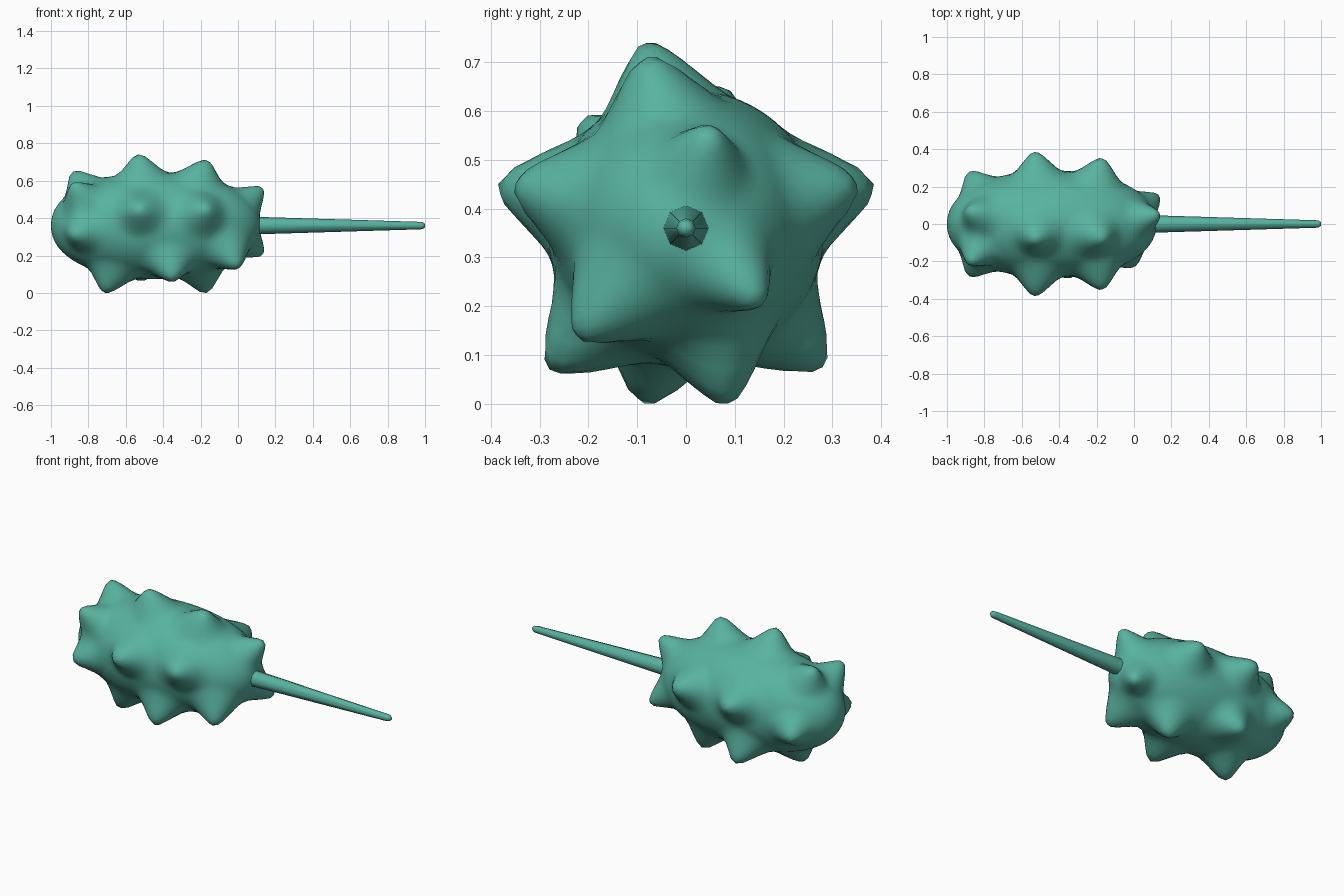
import bpy, bmesh, math
from mathutils import Vector

if "Cube" in bpy.data.objects:
    bpy.data.objects.remove(bpy.data.objects["Cube"])

AXIS_Z = 0.36
teal = bpy.data.materials.new("teal")
teal.diffuse_color = (0.098, 0.45, 0.35, 1)
teal.use_nodes = True
teal.node_tree.nodes["Principled BSDF"].inputs["Base Color"].default_value = teal.diffuse_color


def finish(bm, name):
    mesh = bpy.data.meshes.new(name)
    bm.to_mesh(mesh)
    bm.free()
    mesh.materials.append(teal)
    obj = bpy.data.objects.new(name, mesh)
    bpy.context.collection.objects.link(obj)
    for p in mesh.polygons:
        p.use_smooth = True
    return obj


# knobbly body: blunt ellipsoid along x, pulled out towards each knob tip
knob_tips = [
    (-0.88, -0.28, 0.31), (-0.88, 0.28, 0.31), (-0.88, 0.07, 0.65), (-0.88, -0.21, 0.58),
    (-0.71, -0.085, 0.0),
    (-0.53, -0.385, 0.45), (-0.53, 0.385, 0.45), (-0.53, -0.08, 0.74), (-0.52, 0.28, 0.075),
    (-0.35, -0.28, 0.07),
    (-0.17, -0.35, 0.45), (-0.17, 0.35, 0.45), (-0.17, -0.08, 0.71), (-0.17, 0.085, 0.0),
    (0.0, -0.22, 0.14),
    (0.13, 0.05, 0.56), (0.13, 0.15, 0.21),
]
bm = bmesh.new()
bmesh.ops.create_icosphere(bm, subdivisions=5, radius=1)
for v in bm.verts:
    x, y, z = v.co
    k = (abs(x) ** 2.15 + math.hypot(y, z) ** 2.15) ** (-1 / 2.15)
    v.co = Vector((-0.44 + 0.56 * k * x, 0.285 * k * y, AXIS_Z + 0.285 * k * z))

base = [v.co.copy() for v in bm.verts]
offset = [Vector() for _ in base]
for tip in map(Vector, knob_tips):
    reach = 0.12 if tip.x > 0.05 else 0.135 if tip.x < -0.8 else 0.155
    root = min(base, key=lambda p: (p - tip).length_squared)
    pull = tip - root
    for i, p in enumerate(base):
        # rounded tip with a concave skirt
        t = 1 - max(0, (p - root).length - 0.015) / (reach - 0.015)
        if t > 0:
            w = t * t * (3 - 2 * t)
            offset[i] += pull * (0.6 * w + 0.4 * t * t)
for v, o in zip(bm.verts, offset):
    v.co += o
finish(bm, "knobbly_body")

# tapered eight-sided stick with a rounded tip
bm = bmesh.new()
rings = []
for x, r in [(0.0, 0.047), (0.12, 0.046), (0.975, 0.02), (0.99, 0.017), (1.0, 0.009)]:
    rings.append([bm.verts.new((x, r * math.cos(a), AXIS_Z + r * math.sin(a)))
                  for a in (i * math.tau / 8 for i in range(8))])
for a, b in zip(rings, rings[1:]):
    for i in range(8):
        j = (i + 1) % 8
        bm.faces.new((a[i], a[j], b[j], b[i]))
bm.faces.new(rings[0][::-1])
bm.faces.new(rings[-1])
bmesh.ops.recalc_face_normals(bm, faces=bm.faces)
finish(bm, "stick")
